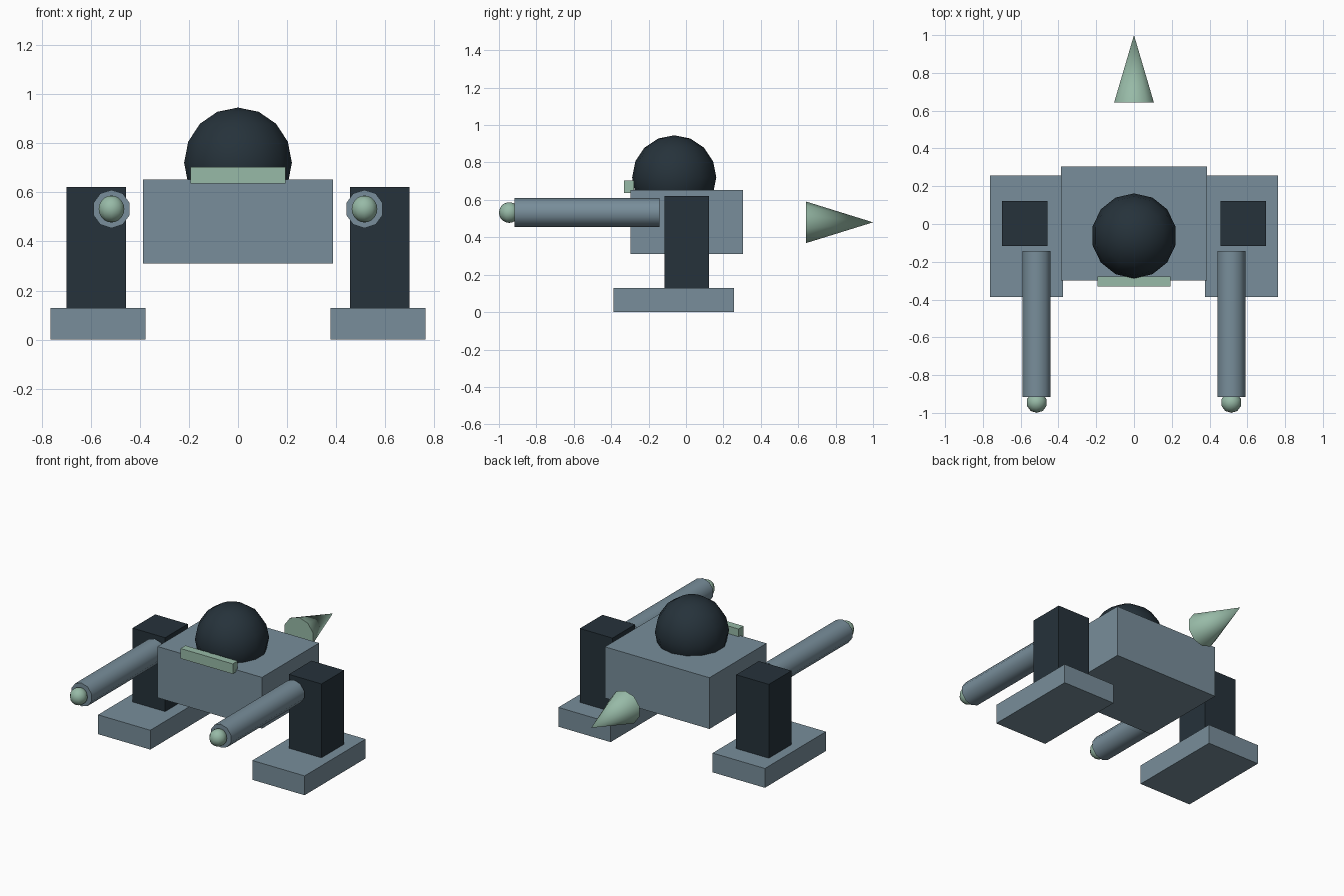
import bpy
from math import pi, radians

if "Cube" in bpy.data.objects:
    bpy.data.objects.remove(bpy.data.objects["Cube"])


def material(name, rgb):
    m = bpy.data.materials.new(name)
    m.diffuse_color = (*rgb, 1)
    m.use_nodes = True
    m.node_tree.nodes["Principled BSDF"].inputs["Base Color"].default_value = m.diffuse_color
    return m


SLATE = material("slate", (0.188, 0.27, 0.325))
DARK = material("dark", (0.019, 0.032, 0.043))
GREEN = material("green", (0.31, 0.49, 0.385))


def finish(name, mat, smooth=False):
    ob = bpy.context.object
    ob.name = name
    ob.data.materials.append(mat)
    if smooth:
        bpy.ops.object.shade_smooth_by_angle(angle=radians(45))
    return ob


def box(name, lo, hi, mat):
    center = [(a + b) / 2 for a, b in zip(lo, hi)]
    size = [b - a for a, b in zip(lo, hi)]
    bpy.ops.mesh.primitive_cube_add(size=1, location=center)
    bpy.context.object.scale = size
    bpy.ops.object.transform_apply(location=False, rotation=False, scale=True)
    return finish(name, mat)


def rod(name, x, z, y0, y1, r0, r1, mat):
    """Ten-sided cylinder or cone along y."""
    bpy.ops.mesh.primitive_cone_add(
        vertices=10, radius1=r0, radius2=r1, depth=y1 - y0,
        location=(x, (y0 + y1) / 2, z), rotation=(-pi / 2, 0, 0))
    return finish(name, mat, True)


def ball(name, loc, r, segments, rings, mat):
    bpy.ops.mesh.primitive_uv_sphere_add(
        segments=segments, ring_count=rings, radius=r, location=loc)
    return finish(name, mat, True)


# Hull, domed head and visor strip
box("hull", (-0.386, -0.298, 0.31), (0.386, 0.304, 0.652), SLATE)
ball("dome", (0, -0.063, 0.72), 0.225, 14, 8, DARK)
box("visor", (-0.193, -0.331, 0.636), (0.193, -0.279, 0.703), GREEN)

# Rear exhaust cone, point facing backwards
rod("exhaust_cone", 0, 0.48, 0.642, 1.0, 0.111, 0, GREEN)

# Feet, legs and gun barrels on both sides
for side, s in (("left", -1), ("right", 1)):
    def side_box(name, x0, x1, y0, y1, z0, z1, mat):
        a, b = sorted((s * x0, s * x1))
        box(f"{side}_{name}", (a, y0, z0), (b, y1, z1), mat)

    side_box("foot", 0.377, 0.763, -0.387, 0.257, 0, 0.129, SLATE)
    side_box("leg", 0.457, 0.698, -0.116, 0.123, 0.129, 0.622, DARK)
    rod(f"{side}_barrel", s * 0.515, 0.532, -0.916, -0.142, 0.078, 0.078, SLATE)
    ball(f"{side}_barrel_tip", (s * 0.515, -0.945, 0.532), 0.055, 10, 10, GREEN)
